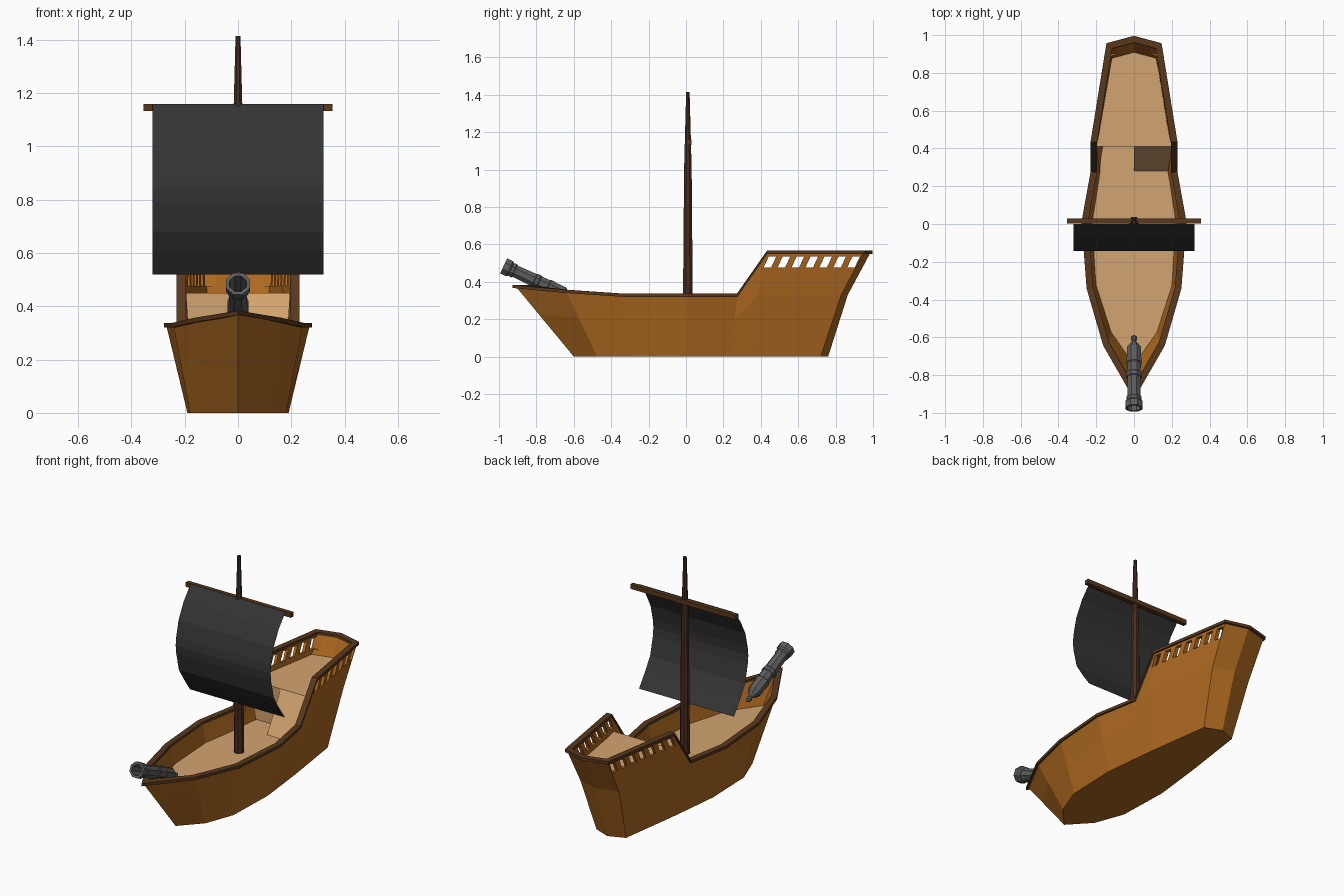
import bpy, bmesh, math
from mathutils import Vector as V

if "Cube" in bpy.data.objects:
    bpy.data.objects.remove(bpy.data.objects["Cube"])


def mat(name, *rgb):
    m = bpy.data.materials.new(name)
    m.diffuse_color = (*rgb, 1)
    m.use_nodes = True
    m.node_tree.nodes["Principled BSDF"].inputs["Base Color"].default_value = m.diffuse_color
    return m


WOOD = mat("hull_wood", .42, .14, .015)
TRIM = mat("trim_wood", .10, .04, .012)
DECK = mat("deck_wood", .65, .37, .16)
MAST = mat("mast_wood", .07, .027, .015)
CLOTH = mat("black_cloth", .035, .035, .035)
IRON = mat("iron", .11, .11, .11)


def finish(name, bm, material):
    bmesh.ops.recalc_face_normals(bm, faces=bm.faces)
    me = bpy.data.meshes.new(name)
    bm.to_mesh(me)
    bm.free()
    ob = bpy.data.objects.new(name, me)
    bpy.context.collection.objects.link(ob)
    if material:
        me.materials.append(material)
    return ob


def loft(name, rings, material, closed=False):
    """Skin matching rings of points; cap the ends or close into a loop."""
    bm = bmesh.new()
    vs = [[bm.verts.new(p) for p in r] for r in rings]
    n = len(rings[0])
    pairs = list(zip(vs, vs[1:] + vs[:1])) if closed else list(zip(vs, vs[1:]))
    for a, b in pairs:
        for i in range(n):
            j = (i + 1) % n
            bm.faces.new((a[i], a[j], b[j], b[i]))
    if not closed:
        bm.faces.new(vs[0])
        bm.faces.new(vs[-1])
    return finish(name, bm, material)


def polys(name, faces, material):
    bm = bmesh.new()
    for f in faces:
        bm.faces.new([bm.verts.new(p) for p in f])
    bmesh.ops.remove_doubles(bm, verts=bm.verts, dist=1e-4)
    return finish(name, bm, material)


def mirrored(half):
    """Half outline bow -> stern (ends on x=0) to a full loop."""
    return [V(p) for p in half] + [V((-x, y, z)) for x, y, z in half[-2:0:-1]]


def offset(ring, d, dz=0):
    """Mitred horizontal offset of a loop, positive outwards."""
    out, n = [], len(ring)
    for i, p in enumerate(ring):
        a, b = (p - ring[i - 1]).xy.normalized(), (ring[(i + 1) % n] - p).xy.normalized()
        na, nb = V((a.y, -a.x)), V((b.y, -b.x))
        m = (na + nb) / (1 + na.dot(nb))
        out.append(V((p.x + m.x * d, p.y + m.y * d, p.z + dz)))
    return out


# hull shell: bottom, knee and top outlines, bow to stern
low = mirrored([(0, -.6, 0), (.115, -.475, 0), (.18, -.3, 0), (.19, .01, 0),
                (.165, .24, 0), (.152, .35, 0), (.1, .72, 0), (0, .76, 0)])
top = mirrored([(0, -.91, .375), (.155, -.64, .348), (.242, -.34, .328), (.269, .01, .328),
                (.221, .275, .328), (.221, .435, .557), (.138, .95, .557), (0, .987, .557)])
mid = [a.lerp(b, .6) for a, b in zip(low, top)]
for i, p in ((5, (.216, .385, .33)), (6, (.13, .83, .33)), (7, (0, .865, .33))):
    mid[i] = V(p)
    mid[-i % len(mid)] = V((-p[0], p[1], p[2]))
T = -.02
hull = loft("hull", [low, mid, top, offset(top, T), offset(mid, T), offset(low, T, .02)], WOOD)

# slanted railing openings cut through both sides
bm = bmesh.new()
for k in range(7):
    res = bmesh.ops.create_cube(bm, size=1)
    for v in res["verts"]:
        s = v.co.z
        v.co = V((v.co.x, .449 + .0745 * k + v.co.y * .04 + s * .028, .506 + s * .06))
cutter = finish("railing_cutter", bm, None)
cutter.hide_render = True
cutter.display_type = 'WIRE'
mod = hull.modifiers.new("railing_openings", 'BOOLEAN')
mod.object, mod.operation, mod.solver = cutter, 'DIFFERENCE', 'EXACT'

# dark rail along the top edge
loft("top_rail", [offset(top, .009, -.008), offset(top, .009, .009),
                  offset(top, -.026, .009), offset(top, -.026, -.008)], TRIM, closed=True)

# main deck
DZ, QZ = .22, .45
ring = []
for a, b in zip(low, mid):
    ring.append(a.lerp(b, DZ / b.z) if b.z <= .23 and b.z >= DZ else a.lerp(b, min(1.1, DZ / b.z)))
polys("main_deck", [offset(ring, -.015)], DECK)

# raised stern deck with bulkhead on one side and a ramp on the other
quarter = [(.207, .41, QZ), (.2, .45, QZ), (.125, .885, QZ), (0, .918, QZ),
           (-.125, .885, QZ), (-.2, .45, QZ), (-.207, .41, QZ), (0, .41, QZ)]
polys("stern_deck", [quarter], DECK)
polys("bulkhead", [[(0, .41, QZ), (-.207, .41, QZ), (-.18, .41, DZ), (0, .41, DZ)]], DECK)
polys("ramp", [[(0, .28, DZ), (.195, .28, DZ), (.207, .41, QZ), (0, .41, QZ)],
               [(0, .28, DZ), (0, .41, QZ), (0, .41, DZ)]], DECK)


def octagon(c, r, u, w):
    return [V(c) + r * (math.cos(t) * V(u) + math.sin(t) * V(w))
            for t in [math.pi / 4 * (k + .5) for k in range(8)]]


# mast
loft("mast", [octagon((0, .01, z), r, (1, 0, 0), (0, 1, 0))
              for z, r in ((DZ, .029), (1.0, .022), (1.415, .01))], MAST)

# yard
bpy.ops.mesh.primitive_cube_add(size=1, location=(0, .016, 1.146))
yard = bpy.context.object
yard.name = "yard"
yard.scale = (.71, .026, .027)
yard.data.materials.append(TRIM)

# bellied sail
prof = [(0, 1.16), (-.065, 1.08), (-.115, .985), (-.138, .89), (-.143, .84),
        (-.138, .79), (-.112, .68), (-.065, .605), (-.005, .52)]
polys("sail", [[(-.32, *a), (.32, *a), (.32, *b), (-.32, *b)]
               for a, b in zip(prof, prof[1:])], CLOTH)

# cannon: lathe profile (distance back from muzzle, radius)
ang = math.radians(25)
axis, up = V((0, math.cos(ang), -math.sin(ang))), V((0, math.sin(ang), math.cos(ang)))
muzzle = V((0, -.975, .485))
barrel = [(.12, .028), (0, .034), (0, .048), (.035, .048), (.045, .039), (.06, .043),
          (.07, .036), (.18, .038), (.185, .042), (.205, .042), (.21, .038), (.26, .039),
          (.265, .043), (.285, .043), (.29, .04), (.35, .04), (.38, .02), (.39, .01),
          (.4, .016), (.415, .016), (.425, .006)]
loft("cannon", [octagon(muzzle + axis * d, r, (1, 0, 0), up) for d, r in barrel], IRON)
